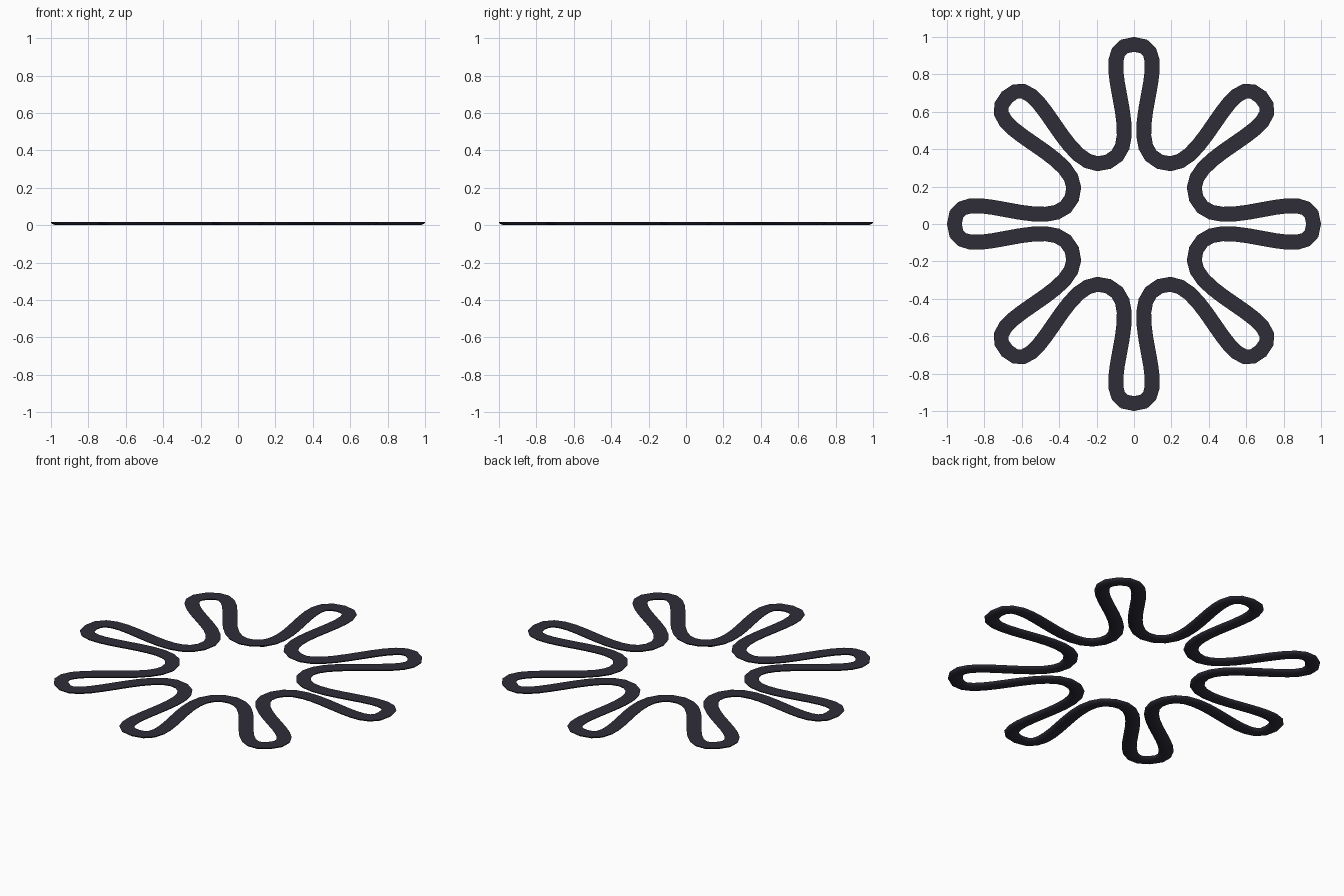
import bpy, bmesh
from math import cos, sin, pi
from mathutils import Vector, Matrix
from mathutils.geometry import interpolate_bezier

if "Cube" in bpy.data.objects:
    bpy.data.objects.remove(bpy.data.objects["Cube"])

LOBES, RES = 8, 12
TIP_R, VALLEY_R, HANDLE = 0.96, 0.36, 0.257
HALF_W, THICK = 0.04, 0.016

# Half a lobe: one Bezier from the lobe tip to the valley beside it
a = pi / LOBES
tip = Vector((TIP_R, 0, 0))
valley = Vector((VALLEY_R * cos(a), VALLEY_R * sin(a), 0))
half = interpolate_bezier(tip, tip + Vector((0, HANDLE, 0)),
                          valley + HANDLE * Vector((sin(a), -cos(a), 0)),
                          valley, RES + 1)
mirrored = [Vector((p.x, -p.y, 0)) for p in half]
lobe = mirrored[::-1] + half[1:-1]          # valley -> tip -> next valley

# Full closed path by rotating the lobe
path = []
for i in range(LOBES):
    rot = Matrix.Rotation(2 * a * i, 3, 'Z')
    path += [rot @ p for p in lobe]

# Cross-section: flat top, shallow rounded underside
SEG = 8
profile = [(HALF_W * cos(pi * k / SEG), THICK * (1 - sin(pi * k / SEG)))
           for k in range(SEG + 1)]

# Sweep the section along the path
bm = bmesh.new()
rings = []
n = len(path)
for i, p in enumerate(path):
    t = ((path[(i + 1) % n] - p).normalized() + (p - path[i - 1]).normalized()).normalized()
    side = Vector((t.y, -t.x, 0))
    rings.append([bm.verts.new(p + side * w + Vector((0, 0, z))) for w, z in profile])
m = len(profile)
for i in range(n):
    r0, r1 = rings[i], rings[(i + 1) % n]
    for k in range(m):
        bm.faces.new((r0[k], r1[k], r1[(k + 1) % m], r0[(k + 1) % m]))
bmesh.ops.recalc_face_normals(bm, faces=bm.faces[:])

mesh = bpy.data.meshes.new("wavy_ring")
bm.to_mesh(mesh)
bm.free()
ring = bpy.data.objects.new("wavy_ring", mesh)
bpy.context.collection.objects.link(ring)

# Dark slate material
mat = bpy.data.materials.new("dark_slate")
mat.diffuse_color = (0.028, 0.026, 0.04, 1)
mat.use_nodes = True
mat.node_tree.nodes["Principled BSDF"].inputs["Base Color"].default_value = mat.diffuse_color
mesh.materials.append(mat)

bpy.context.view_layer.objects.active = ring
ring.select_set(True)
bpy.ops.object.shade_smooth_by_angle(angle=0.6)
